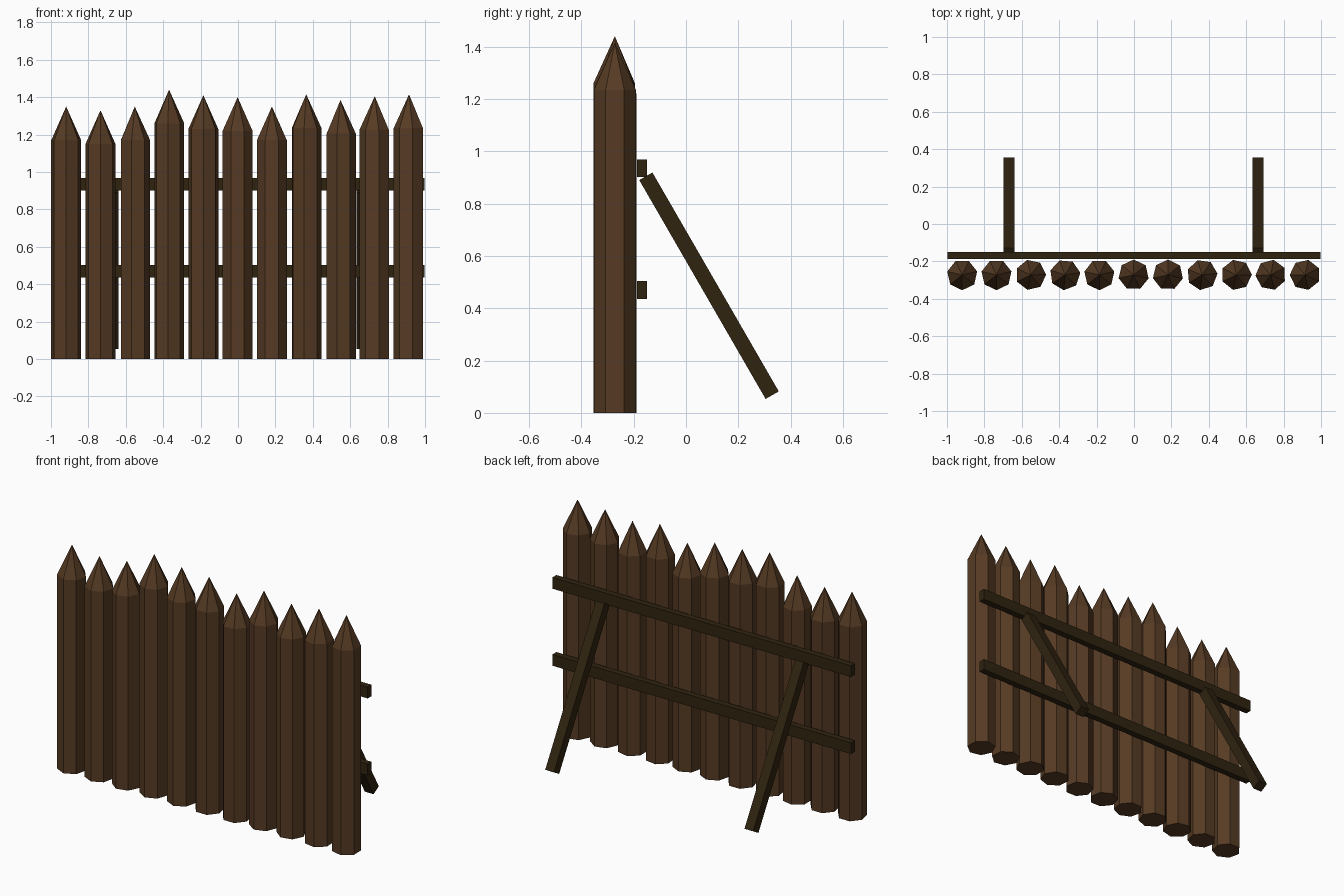
import bpy, bmesh, math
from mathutils import Matrix

cube = bpy.data.objects.get("Cube")
if cube:
    bpy.data.objects.remove(cube, do_unlink=True)


def make_material(name, colour):
    mat = bpy.data.materials.new(name)
    mat.use_nodes = True
    mat.diffuse_color = (*colour, 1)
    bsdf = mat.node_tree.nodes["Principled BSDF"]
    bsdf.inputs["Base Color"].default_value = (*colour, 1)
    bsdf.inputs["Roughness"].default_value = 0.9
    return mat


bark = make_material("brown bark", (0.092, 0.043, 0.017))
dark_wood = make_material("dark timber", (0.029, 0.017, 0.005))


def add_object(name, bm, mat):
    bmesh.ops.recalc_face_normals(bm, faces=bm.faces)
    mesh = bpy.data.meshes.new(name)
    bm.to_mesh(mesh)
    bm.free()
    mesh.materials.append(mat)
    obj = bpy.data.objects.new(name, mesh)
    bpy.context.collection.objects.link(obj)
    return obj


def add_beam(name, size, centre, tilt=0.0):
    bm = bmesh.new()
    matrix = (Matrix.Translation(centre) @ Matrix.Rotation(tilt, 4, "X")
              @ Matrix.Diagonal((*size, 1)))
    bmesh.ops.create_cube(bm, size=1, matrix=matrix)
    return add_object(name, bm, dark_wood)


def add_stake(name, x, height, turn, sides=7, radius=0.082, point=0.18):
    # Seven-sided log, capped below and sharpened above
    bm = bmesh.new()
    angles = [math.radians(turn) + math.tau * i / sides for i in range(sides)]
    rings = [[bm.verts.new((x + radius * math.cos(a),
                            -0.272 + radius * math.sin(a), z)) for a in angles]
             for z in (0, height - point)]
    tip = bm.verts.new((x, -0.272, height))
    bm.faces.new(rings[0])
    for i in range(sides):
        j = (i + 1) % sides
        bm.faces.new((rings[0][i], rings[0][j], rings[1][j], rings[1][i]))
        bm.faces.new((rings[1][i], rings[1][j], tip))
    return add_object(name, bm, bark)


# Row of sharpened stakes, each with its own height and turn
heights = [1.35, 1.33, 1.35, 1.44, 1.41, 1.40, 1.35, 1.415, 1.385, 1.405, 1.415]
turns = [13, 13, 1, 8, 13, 38, 38, 5, 0, 28, 26]
for i, (height, turn) in enumerate(zip(heights, turns)):
    add_stake(f"stake_{i + 1}", (i - 5) * 0.1833 - 0.002, height, turn)

# Horizontal rails behind the stakes
for name, z in (("lower_rail", 0.47), ("upper_rail", 0.935)):
    add_beam(name, (1.995, 0.038, 0.068), (0, -0.169, z))

# Sloping rear braces
for name, x in (("right_brace", -0.668), ("left_brace", 0.663)):
    add_beam(name, (0.058, 0.058, 0.966), (x, 0.088, 0.486), math.radians(30))
